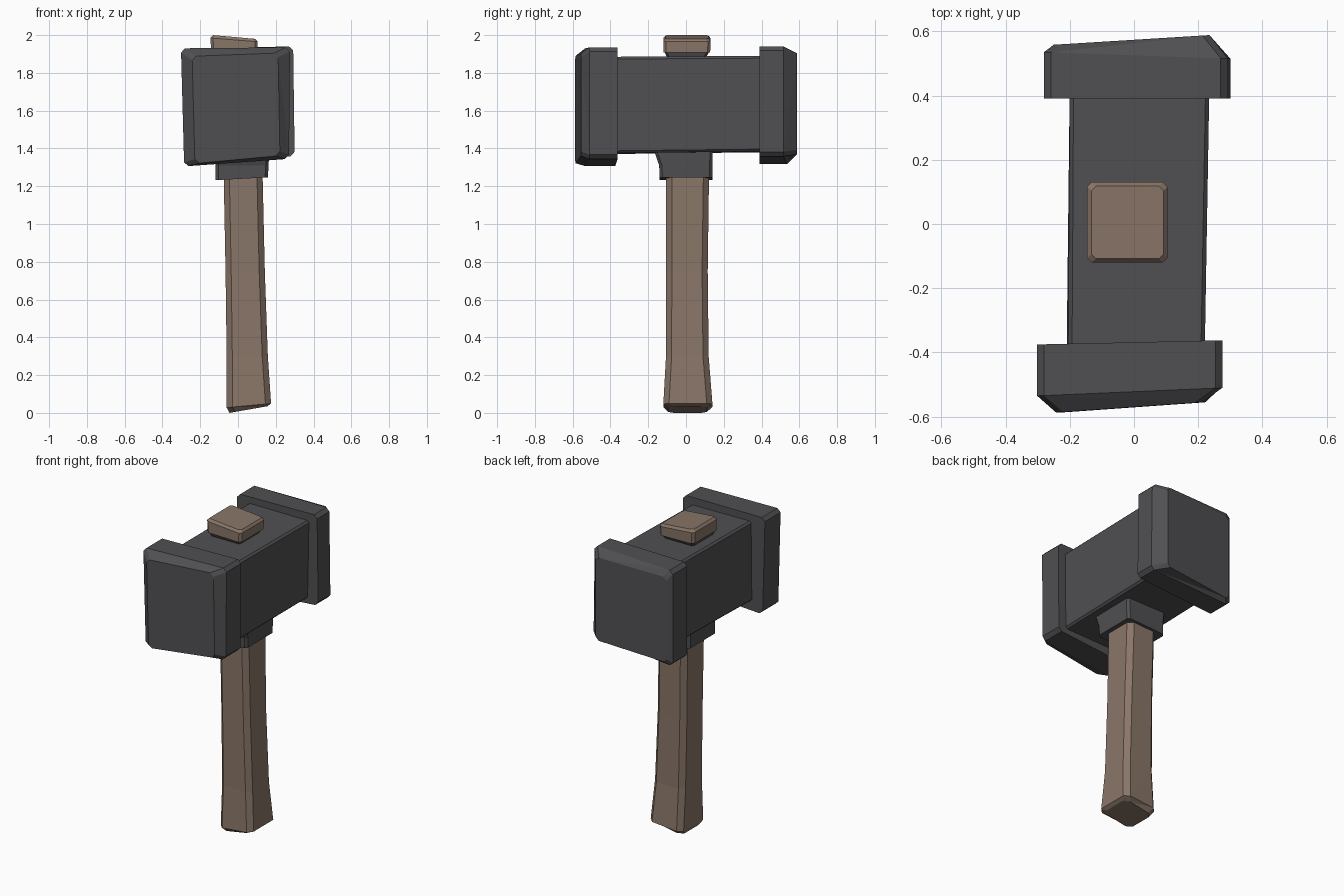
import bpy, bmesh
from mathutils import Vector

if "Cube" in bpy.data.objects:
    bpy.data.objects.remove(bpy.data.objects["Cube"])


def material(name, rgb):
    m = bpy.data.materials.new(name)
    m.diffuse_color = (*rgb, 1)
    m.use_nodes = True
    m.node_tree.nodes["Principled BSDF"].inputs["Base Color"].default_value = m.diffuse_color
    return m


METAL = material("dark iron", (0.080, 0.079, 0.085))
WOOD = material("brown wood", (0.250, 0.180, 0.138))


def flat(x0, x1, y0, y1, z, tilt=0.0):
    """Horizontal rectangle; tilt raises its +x side."""
    return [(x0, y0, z), (x1, y0, z + tilt), (x1, y1, z + tilt), (x0, y1, z)]


def upright(corners, ys):
    """Rectangle facing y: corners are (x, z), ys are the left and right y."""
    return [(x, ys[0] if i in (0, 3) else ys[1], z) for i, (x, z) in enumerate(corners)]


def chamfer(quad, c):
    """Cut the four corners of a quad by distance c."""
    q = [Vector(p) for p in quad]
    out = []
    for i, p in enumerate(q):
        for n in (q[i - 1], q[(i + 1) % 4]):
            out.append(p + (n - p).normalized() * c)
    return out


def loft(name, quads, c, mat):
    """Flat-faced skin through chamfered quads, closed at both ends."""
    bm = bmesh.new()
    rings = [[bm.verts.new(p) for p in chamfer(q, c)] for q in quads]
    for a, b in zip(rings, rings[1:]):
        for i in range(8):
            j = (i + 1) % 8
            bm.faces.new((a[i], a[j], b[j], b[i]))
    bm.faces.new(rings[0])
    bm.faces.new(rings[-1])
    bmesh.ops.triangulate(bm, faces=bm.faces[:])
    bmesh.ops.recalc_face_normals(bm, faces=bm.faces[:])
    me = bpy.data.meshes.new(name)
    bm.to_mesh(me)
    bm.free()
    me.materials.append(mat)
    ob = bpy.data.objects.new(name, me)
    bpy.context.collection.objects.link(ob)
    return ob


# Hammer head block
loft("head_block", [
    upright([(-0.21, 1.37), (0.215, 1.375), (0.22, 1.885), (-0.205, 1.885)], (-0.42, -0.42)),
    upright([(-0.20, 1.38), (0.225, 1.385), (0.235, 1.89), (-0.20, 1.89)], (0.44, 0.44)),
], 0.012, METAL)

# Front striking cap
full = [(-0.285, 1.305), (0.27, 1.345), (0.275, 1.935), (-0.302, 1.93)]
loft("front_cap", [
    upright(full, (-0.375, -0.362)),
    upright(full, (-0.535, -0.510)),
    upright([(-0.228, 1.32), (0.222, 1.362), (0.212, 1.905), (-0.243, 1.888)], (-0.587, -0.555)),
], 0.022, METAL)

# Back striking cap
full = [(-0.28, 1.315), (0.30, 1.36), (0.292, 1.94), (-0.28, 1.93)]
loft("back_cap", [
    upright(full, (0.39, 0.39)),
    upright(full, (0.535, 0.515)),
    upright([(-0.25, 1.34), (0.235, 1.37), (0.235, 1.905), (-0.25, 1.89)], (0.558, 0.588)),
], 0.022, METAL)

# Collar under the head, flared towards the front
loft("collar", [
    flat(-0.118, 0.158, -0.14, 0.14, 1.232, 0.015),
    flat(-0.118, 0.162, -0.142, 0.14, 1.31),
    flat(-0.125, 0.165, -0.17, 0.142, 1.39),
], 0.015, METAL)

# Handle, widening and leaning towards the foot
loft("handle", [
    flat(-0.045, 0.155, -0.095, 0.11, 0.0, 0.035),
    flat(-0.06, 0.175, -0.12, 0.14, 0.028, 0.022),
    flat(-0.06, 0.158, -0.106, 0.12, 0.30),
    flat(-0.066, 0.142, -0.105, 0.115, 0.75),
    flat(-0.076, 0.13, -0.105, 0.122, 1.27),
], 0.03, WOOD)

# Socket rim and wooden handle end above the head
loft("socket_rim", [
    flat(-0.12, 0.08, -0.095, 0.10, 1.87),
    flat(-0.138, 0.095, -0.116, 0.124, 1.915),
], 0.012, METAL)
loft("handle_end", [
    flat(-0.142, 0.102, -0.12, 0.128, 1.912, -0.005),
    flat(-0.146, 0.104, -0.12, 0.13, 1.985, -0.02),
    flat(-0.132, 0.092, -0.108, 0.118, 2.0, -0.02),
], 0.014, WOOD)
